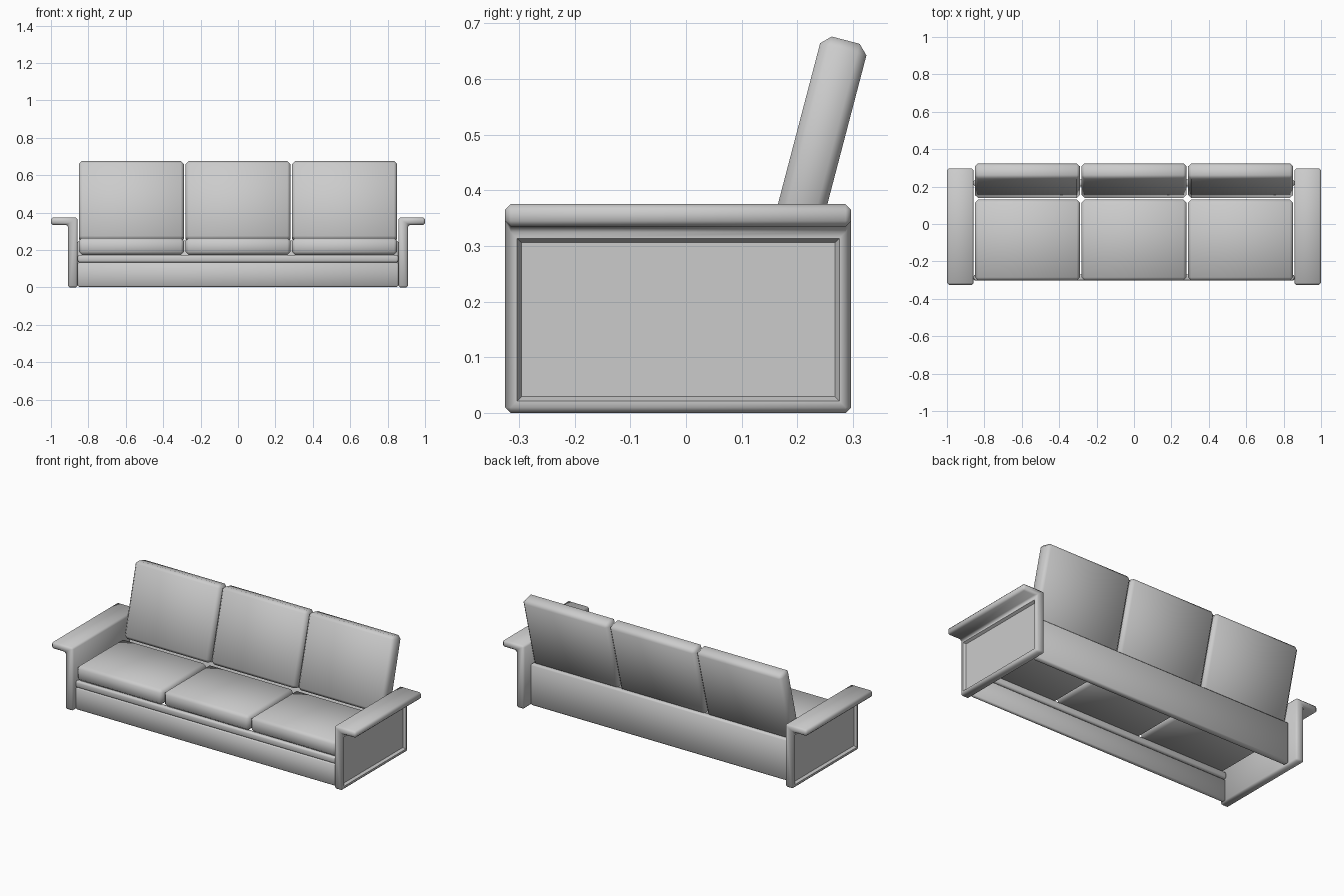
import bpy, bmesh, math
from mathutils import Matrix, Vector

if "Cube" in bpy.data.objects:
    bpy.data.objects.remove(bpy.data.objects["Cube"])


def finish(bm, name, angle):
    bmesh.ops.recalc_face_normals(bm, faces=bm.faces)
    mesh = bpy.data.meshes.new(name)
    bm.to_mesh(mesh)
    bm.free()
    ob = bpy.data.objects.new(name, mesh)
    bpy.context.collection.objects.link(ob)
    bpy.ops.object.select_all(action='DESELECT')
    ob.select_set(True)
    bpy.context.view_layer.objects.active = ob
    bpy.ops.object.shade_smooth_by_angle(angle=math.radians(angle))
    return ob


def bevel_all(bm, width, segments=1):
    bmesh.ops.bevel(bm, geom=bm.edges[:], offset=width, segments=segments,
                    profile=0.5, affect='EDGES', clamp_overlap=True)


def box(name, lo, hi, bevel, tilt=None, segments=1):
    """Bevelled box between two corners; tilt = (pivot, angle about x)."""
    bm = bmesh.new()
    bmesh.ops.create_cube(bm, size=1)
    lo, hi = Vector(lo), Vector(hi)
    bmesh.ops.scale(bm, vec=hi - lo, verts=bm.verts)
    bmesh.ops.translate(bm, vec=(lo + hi) / 2, verts=bm.verts)
    bevel_all(bm, bevel, segments)
    if tilt:
        pivot, a = tilt
        bmesh.ops.rotate(bm, cent=pivot, matrix=Matrix.Rotation(a, 3, 'X'), verts=bm.verts)
    return finish(bm, name, 60)


# Arms: L-shaped profile with a recessed outer panel, mirrored to the left
bm = bmesh.new()
profile = [(0.857, 0), (0.91, 0), (0.91, 0.335), (1.0, 0.335), (1.0, 0.375), (0.857, 0.375)]
face = bm.faces.new([bm.verts.new((x, -0.325, z)) for x, z in profile])
ext = bmesh.ops.extrude_face_region(bm, geom=[face])
bmesh.ops.translate(bm, vec=(0, 0.622, 0),
                    verts=[v for v in ext['geom'] if isinstance(v, bmesh.types.BMVert)])
bmesh.ops.recalc_face_normals(bm, faces=bm.faces)
# Bevel everything except coplanar edges
bevel_all(bm, 0.01)
bm.normal_update()
outer = max((f for f in bm.faces if f.normal.x > 0.95 and f.calc_center_median().x < 0.95),
            key=lambda f: f.calc_area())
bmesh.ops.inset_region(bm, faces=[outer], thickness=0.016, depth=0)
bmesh.ops.inset_region(bm, faces=[outer], thickness=0.011, depth=-0.015)
arms = finish(bm, "arms", 50)
arms.modifiers.new("mirror", 'MIRROR')

# Seat and back cushions: the same cushion block, the back ones tilted
W, GAP = 0.57, 0.004
for i, side in enumerate(("left", "middle", "right")):
    x0, x1 = (i - 1.5) * W + GAP, (i - 0.5) * W - GAP
    box(f"{side}_seat_cushion", (x0, -0.302, 0.174), (x1, 0.13, 0.265), 0.017)
    box(f"{side}_back_cushion", (x0, 0.135, 0.26), (x1, 0.221, 0.695), 0.017,
        tilt=((0, 0.135, 0.26), -math.radians(14.7)))

# Front board, the rail above it and the rear board
box("front_board", (-0.857, -0.302, 0.004), (0.857, -0.278, 0.134), 0.006)
box("front_rail", (-0.857, -0.302, 0.134), (0.857, -0.270, 0.174), 0.010, segments=2)
box("rear_board", (-0.857, 0.2, 0.004), (0.857, 0.237, 0.25), 0.008)
